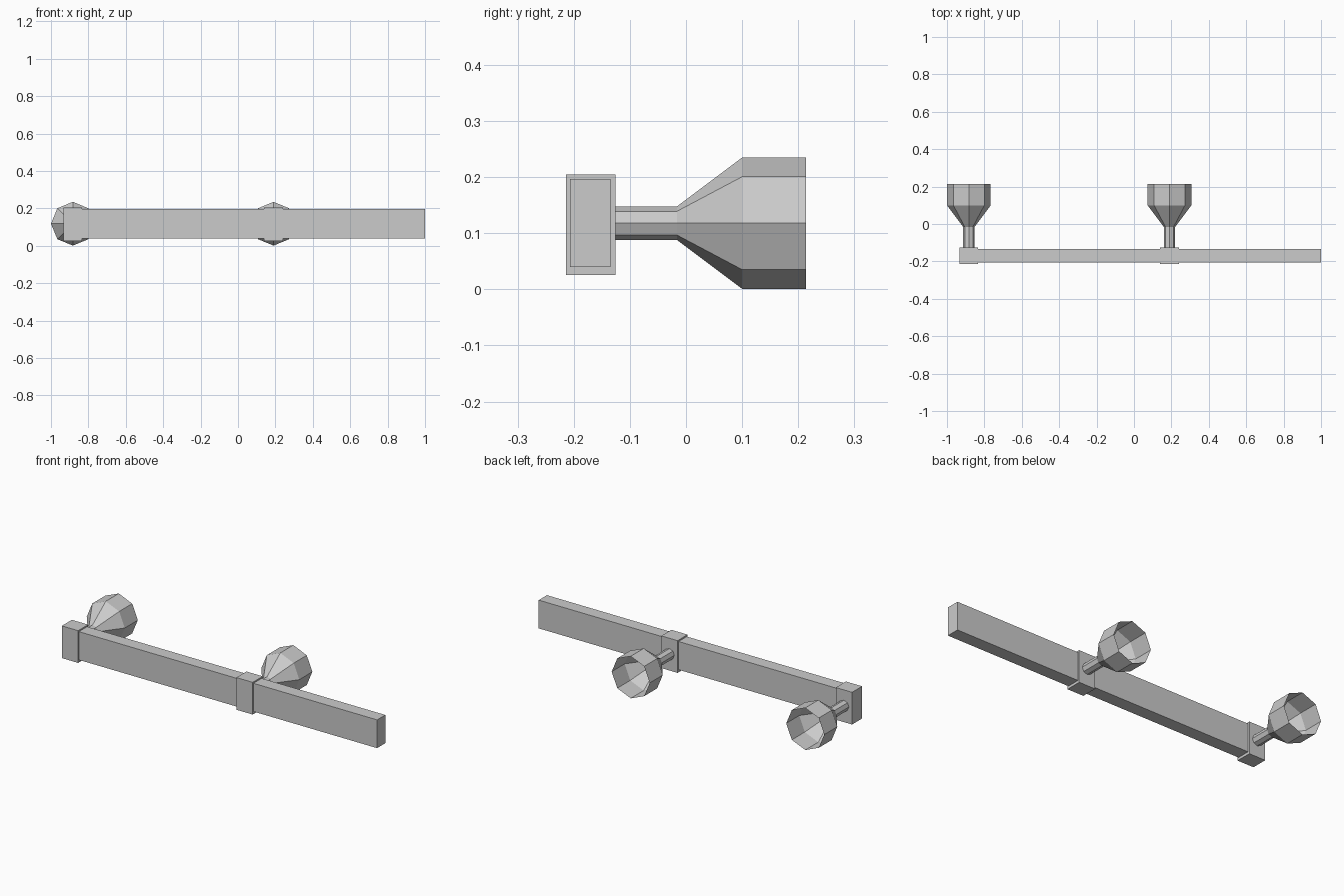
import bpy, bmesh, math
from mathutils import Vector

cube = bpy.data.objects.get("Cube")
if cube:
    bpy.data.objects.remove(cube)

grey = bpy.data.materials.new("light grey")
grey.use_nodes = True
colour = (0.6, 0.6, 0.6, 1)
grey.diffuse_color = colour
grey.node_tree.nodes["Principled BSDF"].inputs["Base Color"].default_value = colour


def finish(name, bm):
    mesh = bpy.data.meshes.new(name)
    bm.to_mesh(mesh)
    bm.free()
    mesh.materials.append(grey)
    obj = bpy.data.objects.new(name, mesh)
    bpy.context.collection.objects.link(obj)


def box(name, low, high):
    low, high = Vector(low), Vector(high)
    bm = bmesh.new()
    bmesh.ops.create_cube(bm, size=1)
    for v in bm.verts:
        v.co = (low + high) / 2 + v.co * (high - low)
    finish(name, bm)


def lamp(name, x, profile, z=0.118, sides=8):
    """Open eight-sided shell swept along y from (y, radius) pairs."""
    bm = bmesh.new()
    rings = []
    for y, r in profile:
        angles = [math.tau * i / sides for i in range(sides)]
        rings.append([bm.verts.new((x + r * math.sin(a), y, z + r * math.cos(a)))
                      for a in angles])
    for a, b in zip(rings, rings[1:]):
        for i in range(sides):
            j = (i + 1) % sides
            bm.faces.new((a[i], b[i], b[j], a[j]))
    bmesh.ops.recalc_face_normals(bm, faces=bm.faces)
    finish(name, bm)


# Long mounting bar
box("rail", (-0.92, -0.207, 0.04), (1, -0.135, 0.197))

# Clamps around the bar, each with a stem and an open flared shade
for side, x in (("right", -0.883), ("middle", 0.19)):
    box(side + "_clamp", (x - 0.05, -0.214, 0.026), (x + 0.05, -0.126, 0.205))
    lamp(side + "_lamp", x,
         [(-0.127, 0.03), (-0.016, 0.03), (0.1, 0.117), (0.214, 0.117)])
